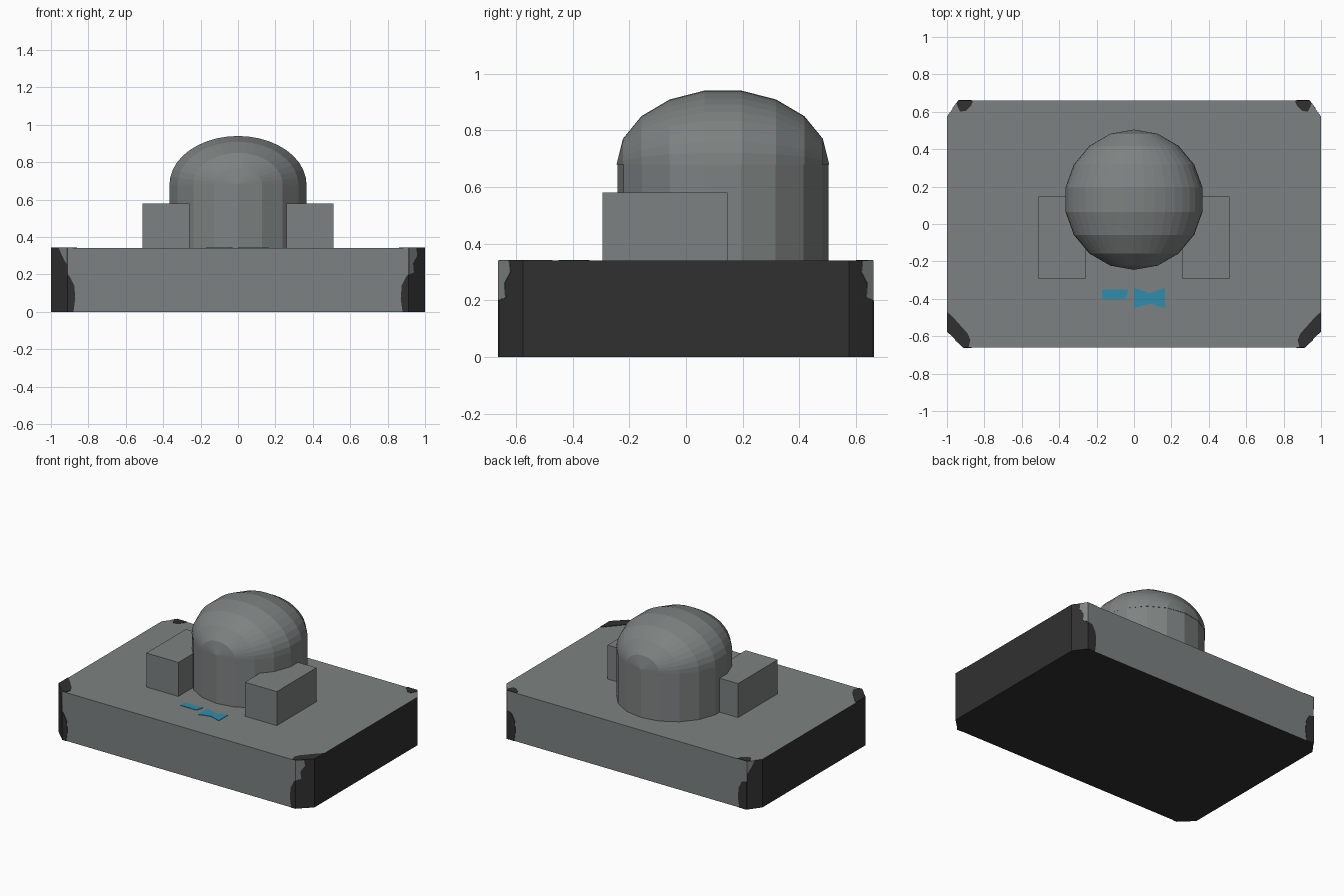
import bpy, bmesh, math
from mathutils import Vector, Matrix

if "Cube" in bpy.data.objects:
    bpy.data.objects.remove(bpy.data.objects["Cube"])


def material(name, rgb):
    m = bpy.data.materials.new(name)
    m.diffuse_color = (*rgb, 1)
    m.use_nodes = True
    m.node_tree.nodes["Principled BSDF"].inputs["Base Color"].default_value = m.diffuse_color
    return m


GREY = material("grey", (0.205, 0.222, 0.22))
DARK = material("dark_grey", (0.03, 0.03, 0.03))
BLUE = material("blue", (0.03, 0.27, 0.43))


def finish(name, bm, *mats):
    bmesh.ops.recalc_face_normals(bm, faces=bm.faces)
    me = bpy.data.meshes.new(name)
    bm.to_mesh(me)
    bm.free()
    for m in mats:
        me.materials.append(m)
    ob = bpy.data.objects.new(name, me)
    bpy.context.collection.objects.link(ob)
    return ob


def prism(name, pts, normal, *mats):
    """Extrude a flat 3D outline along a vector."""
    bm = bmesh.new()
    f = bm.faces.new([bm.verts.new(p) for p in pts])
    ex = bmesh.ops.extrude_face_region(bm, geom=[f])
    bmesh.ops.translate(bm, vec=Vector(normal),
                        verts=[v for v in ex["geom"] if isinstance(v, bmesh.types.BMVert)])
    return finish(name, bm, *mats)


H, X, Y = 0.34, 1.0, 0.66
CY, YC = 0.575, 0.66
T = 0.003

# base slab with cut corners; ends, corners and underside are dark
FX, BX = 0.912, 0.937
outline = [(-FX, -Y), (FX, -Y), (X, -CY), (X, CY), (BX, Y), (-BX, Y), (-X, CY), (-X, -CY)]
base = prism("base", [(x, y, 0) for x, y in outline], (0, 0, H), GREY, DARK)
for p in base.data.polygons:
    if abs(p.normal.x) > 0.5 or p.normal.z < -0.5:
        p.material_index = 1

# worn dark patches on the top corners
front_corner = [(1, -.47), (.975, -.49), (.89, -.585), (.875, -.62), (.885, -.66), (FX, -Y), (X, -CY)]
back_corner = [(.86, .66), (.87, .635), (.9, .605), (.93, .6), (.95, .643), (BX, Y)]
# dark bumps at the ends of the front and back faces (x, z)
bump = [(1, 0), (.88, 0), (.87, .07), (.875, .14), (.9, .19), (1, .2)]
for s, side in ((-1, "left"), (1, "right")):
    for label, pts in (("front", front_corner), ("back", back_corner)):
        prism(f"{side}_{label}_top_patch", [(s * x, y, H) for x, y in pts], (0, 0, T), DARK)
    for d, e, label in ((-1, FX, "front"), (1, BX, "back")):
        prism(f"{side}_{label}_edge_patch",
              [(s * min(x, e), d * Y, z) for x, z in bump], (0, d * T, 0), DARK)
        # grey wear on the upper part of each corner cut (fraction across, z)
        a, b = Vector((s * e, d * Y, 0)), Vector((s * X, d * CY, 0))
        n = Vector((s * (Y - CY), d * (X - e), 0)).normalized() * T
        wear = ([(0, .2), (.3, .21), (.25, .26), (.5, .3), (.45, H), (0, H)] if s > 0 else
                [(0, .25), (.25, .29), (.5, H), (0, H)])
        prism(f"{side}_{label}_corner_wear",
              [a.lerp(b, t) + Vector((0, 0, z)) for t, z in wear], n, GREY)

# side blocks
block = [(.26, -.295), (.51, -.295), (.51, .147), (.26, .147)]
for s, side in ((-1, "left"), (1, "right")):
    prism(f"{side}_block", [(s * x, y, H) for x, y in block], (0, 0, .24), GREY)

# drum
R, DY, DZ = 0.372, 0.13, 0.68
ring = [2 * math.pi * i / 18 + math.pi / 2 for i in range(18)]
prism("drum", [(R * math.cos(a), DY + R * math.sin(a), H) for a in ring], (0, 0, DZ - H), GREY)

# flattened dome, banded from front to back
bm = bmesh.new()
bmesh.ops.create_uvsphere(bm, u_segments=40, v_segments=9, radius=1)
bmesh.ops.transform(bm, verts=bm.verts,
                    matrix=Matrix.Translation((0, DY, DZ)) @ Matrix.Diagonal((R, R + .003, .264, 1))
                    @ Matrix.Rotation(math.pi / 2, 4, 'X'))
bmesh.ops.bisect_plane(bm, geom=bm.verts[:] + bm.edges[:] + bm.faces[:],
                       plane_co=(0, 0, DZ), plane_no=(0, 0, -1), clear_outer=True)
bmesh.ops.holes_fill(bm, edges=[e for e in bm.edges if e.is_boundary], sides=0)
finish("dome", bm, GREY)

# blue marks: a bar and a pinched plate
bar = [(-.17, -.35), (-.03, -.35), (-.045, -.4), (-.17, -.4)]
prism("blue_bar", [(x, y, H) for x, y in bar], (0, 0, T), BLUE)
pinched = [(0, -.34), (.085, -.37), (.165, -.34), (.165, -.45), (.085, -.425), (0, -.45)]
prism("blue_pinched_plate", [(x, y, H) for x, y in pinched], (0, 0, T), BLUE)
